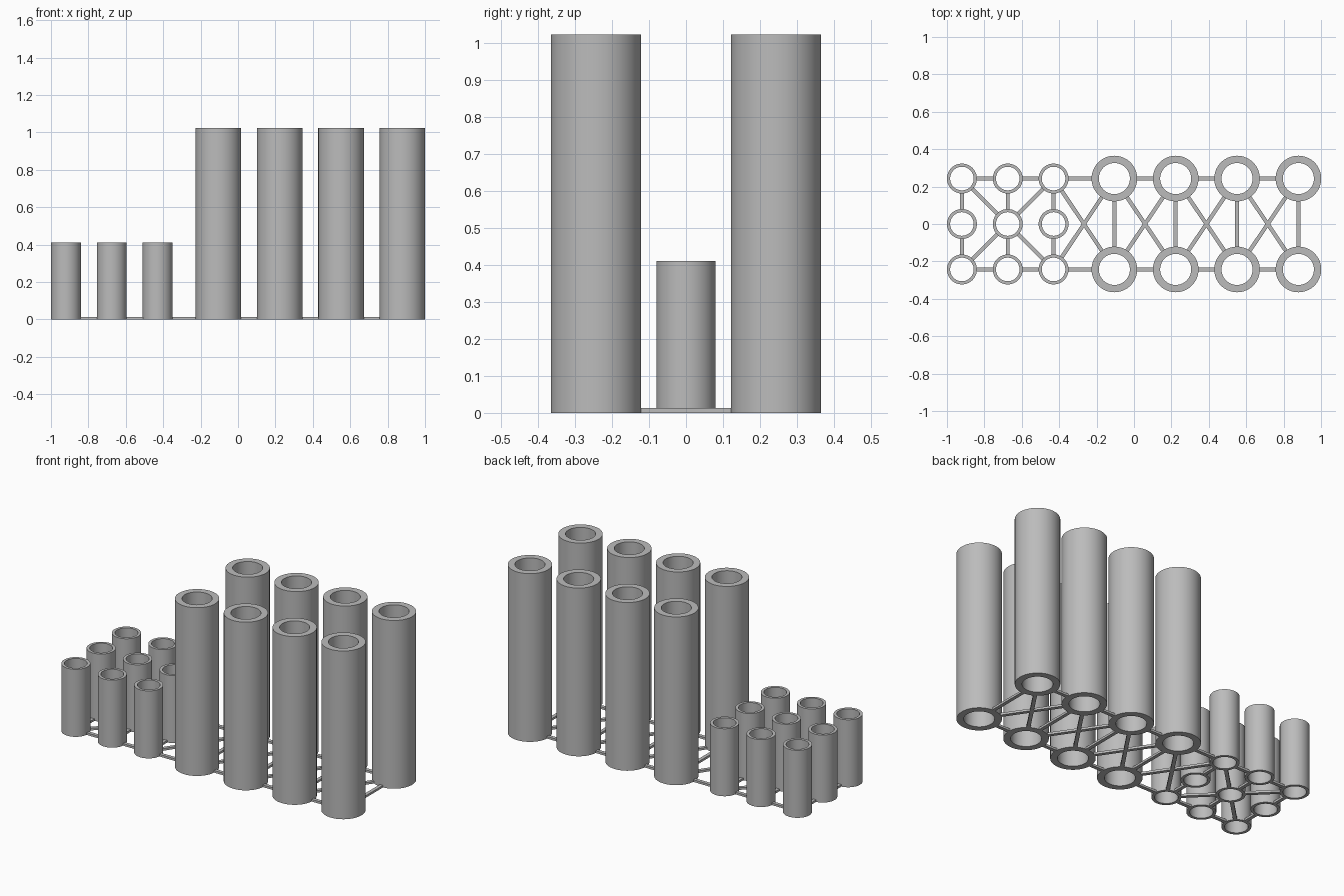
import bpy, bmesh, math
from mathutils import Vector

cube = bpy.data.objects.get("Cube")
if cube:
    bpy.data.objects.remove(cube, do_unlink=True)

GREY = (0.5, 0.5, 0.5, 1.0)
mat = bpy.data.materials.new("plain grey")
mat.use_nodes = True
mat.diffuse_color = GREY
mat.node_tree.nodes["Principled BSDF"].inputs["Base Color"].default_value = GREY

SEGMENTS = 64
ROW_Y = 0.243
BAR_WIDTH, BAR_HEIGHT = 0.021, 0.013


def finish(name, bm, smooth=False):
    bmesh.ops.recalc_face_normals(bm, faces=bm.faces)
    mesh = bpy.data.meshes.new(name)
    bm.to_mesh(mesh)
    bm.free()
    mesh.materials.append(mat)
    obj = bpy.data.objects.new(name, mesh)
    bpy.context.collection.objects.link(obj)
    if smooth:
        bpy.ops.object.select_all(action="DESELECT")
        obj.select_set(True)
        bpy.context.view_layer.objects.active = obj
        bpy.ops.object.shade_smooth_by_angle(angle=math.radians(35))
    return obj


# Open tube: a rectangular wall section spun round its own axis
def tube(name, centre, outer, inner, height):
    bm = bmesh.new()
    section = [(inner, 0), (outer, 0), (outer, height), (inner, height)]
    verts = [bm.verts.new((r, 0, z)) for r, z in section]
    edges = [bm.edges.new((verts[i], verts[(i + 1) % 4])) for i in range(4)]
    bmesh.ops.spin(bm, geom=verts + edges, cent=(0, 0, 0), axis=(0, 0, 1),
                   angle=math.tau, steps=SEGMENTS, use_duplicate=False)
    bmesh.ops.remove_doubles(bm, verts=bm.verts, dist=0.0001)
    obj = finish(name, bm, smooth=True)
    obj.location = (*centre, 0)


# Flat bar on the ground, ending inside the tube walls at both ends
def bar(name, start, end, start_trim, end_trim):
    a, b = Vector(start), Vector(end)
    along = (b - a).normalized()
    a, b = a + along * start_trim, b - along * end_trim
    side = Vector((-along.y, along.x)) * BAR_WIDTH / 2
    bm = bmesh.new()
    base = bm.faces.new([bm.verts.new((*p, 0))
                         for p in (a - side, b - side, b + side, a + side)])
    top = bmesh.ops.extrude_face_region(bm, geom=[base])["geom"]
    bmesh.ops.translate(bm, vec=(0, 0, BAR_HEIGHT),
                        verts=[v for v in top if isinstance(v, bmesh.types.BMVert)])
    finish(name, bm)


short_x = [-0.92 + 0.245 * i for i in range(3)]
tall_x = [-0.105 + 0.328 * i for i in range(4)]
SHORT_TRIM, TALL_TRIM = 0.071, 0.1

# Short and tall tubes
for x in short_x:
    for y in (-ROW_Y, 0, ROW_Y):
        tube("short_tube", (x, y), 0.08, 0.063, 0.41)
for x in tall_x:
    for y in (-ROW_Y, ROW_Y):
        tube("tall_tube", (x, y), 0.122, 0.083, 1.022)

# Long edge bars joining neighbouring tubes
columns = [(x, SHORT_TRIM) for x in short_x] + [(x, TALL_TRIM) for x in tall_x]
for (x0, t0), (x1, t1) in zip(columns, columns[1:]):
    for y in (-ROW_Y, ROW_Y):
        bar("edge_bar", (x0, y), (x1, y), t0, t1)

# Cross bars and star bars among the short tubes
for s in (-1, 1):
    for x in short_x:
        bar("short_cross_bar", (x, 0), (x, s * ROW_Y), SHORT_TRIM, SHORT_TRIM)
    for x in (short_x[0], short_x[2]):
        bar("star_bar", (short_x[1], 0), (x, s * ROW_Y), SHORT_TRIM, SHORT_TRIM)

# Cross bars and diagonal braces among the tall tubes
for x in tall_x:
    bar("tall_cross_bar", (x, -ROW_Y), (x, ROW_Y), TALL_TRIM, TALL_TRIM)
for (x0, t0), (x1, t1) in zip(columns[2:], columns[3:]):
    for s in (-1, 1):
        bar("diagonal_brace", (x0, -s * ROW_Y), (x1, s * ROW_Y), t0, t1)
